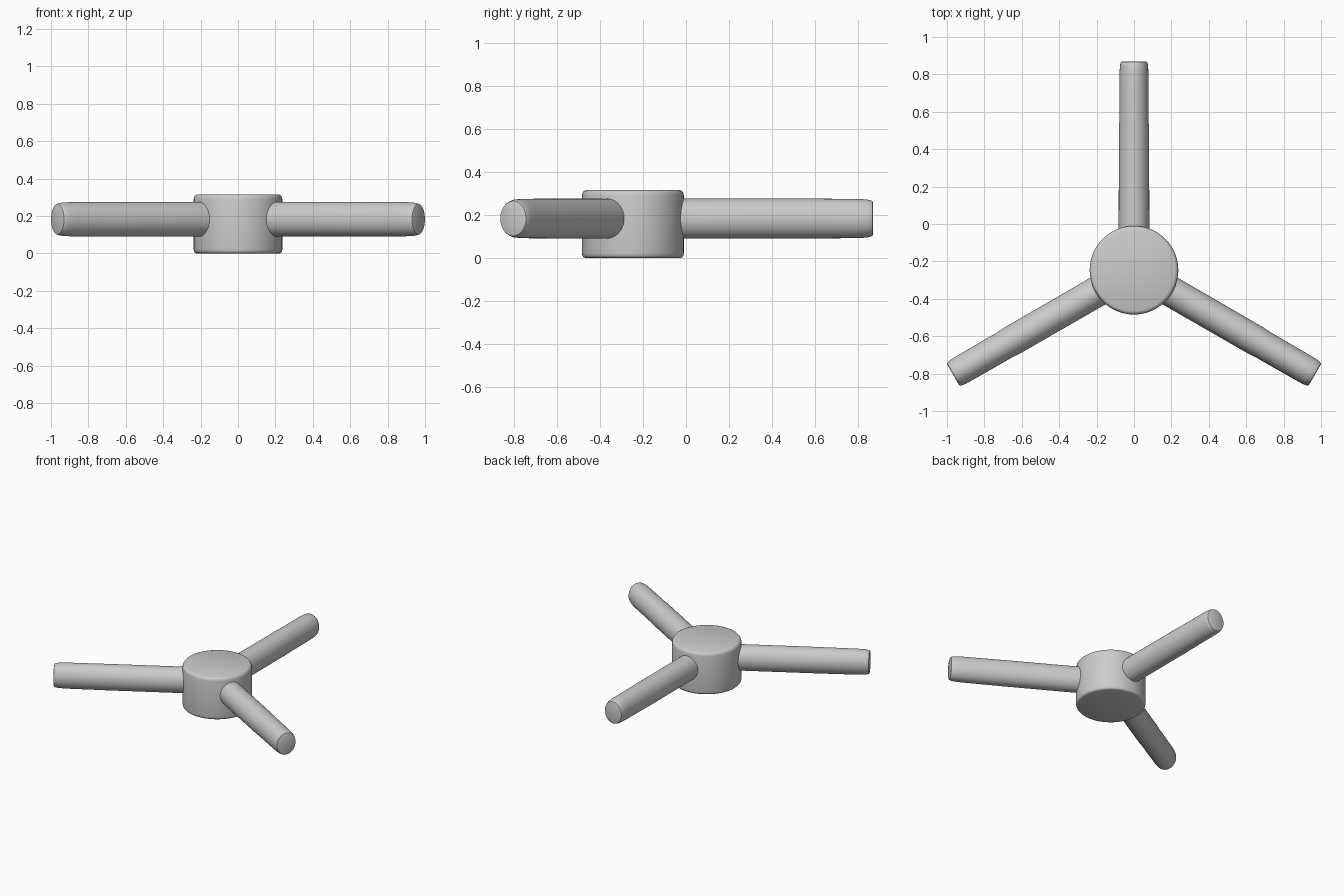
import bpy, bmesh
from math import sin, cos, pi, radians
from mathutils import Matrix

if "Cube" in bpy.data.objects:
    bpy.data.objects.remove(bpy.data.objects["Cube"])

CENTRE_Y = -0.247
ARM_Z = 0.183


def loft(name, rings, sides, matrix):
    """Elliptical rings (height, half width x, half width y) stacked on local z, capped."""
    bm = bmesh.new()
    loops = []
    for h, a, b in rings:
        loops.append([bm.verts.new((a * cos(2 * pi * i / sides),
                                    b * sin(2 * pi * i / sides), h))
                      for i in range(sides)])
    for low, high in zip(loops, loops[1:]):
        for i in range(sides):
            j = (i + 1) % sides
            bm.faces.new((low[i], low[j], high[j], high[i]))
    bm.faces.new(loops[0][::-1])
    bm.faces.new(loops[-1])
    bm.transform(matrix)
    bmesh.ops.recalc_face_normals(bm, faces=bm.faces)
    mesh = bpy.data.meshes.new(name)
    bm.to_mesh(mesh)
    bm.free()
    obj = bpy.data.objects.new(name, mesh)
    bpy.context.collection.objects.link(obj)
    bpy.ops.object.select_all(action='DESELECT')
    obj.select_set(True)
    bpy.context.view_layer.objects.active = obj
    bpy.ops.object.shade_smooth_by_angle(angle=radians(35))
    return obj


to_hub = Matrix.Translation((0, CENTRE_Y, 0))

# Central hub: short drum with softened rims
hub_profile = [(0.0, 0.222), (0.003, 0.230), (0.010, 0.235), (0.022, 0.237),
               (0.290, 0.237), (0.303, 0.234), (0.311, 0.228), (0.315, 0.218)]
loft("hub", [(z, r, r) for z, r in hub_profile], 64, to_hub)

# Three arms: slightly tapered oval bars with rounded tips
arm_rings = [(0.15, 0.082, 0.0925), (0.75, 0.081, 0.0925), (0.80, 0.078, 0.0925),
             (1.03, 0.077, 0.0915), (1.085, 0.076, 0.089), (1.105, 0.073, 0.085),
             (1.114, 0.069, 0.081), (1.117, 0.062, 0.074)]
lay_flat = Matrix.Rotation(radians(-90), 4, 'X')
for name, angle in (("back_arm", 0), ("left_arm", 120), ("right_arm", 240)):
    place = (to_hub @ Matrix.Rotation(radians(angle), 4, 'Z')
             @ Matrix.Translation((0, 0, ARM_Z)) @ lay_flat)
    loft(name, arm_rings, 40, place)
